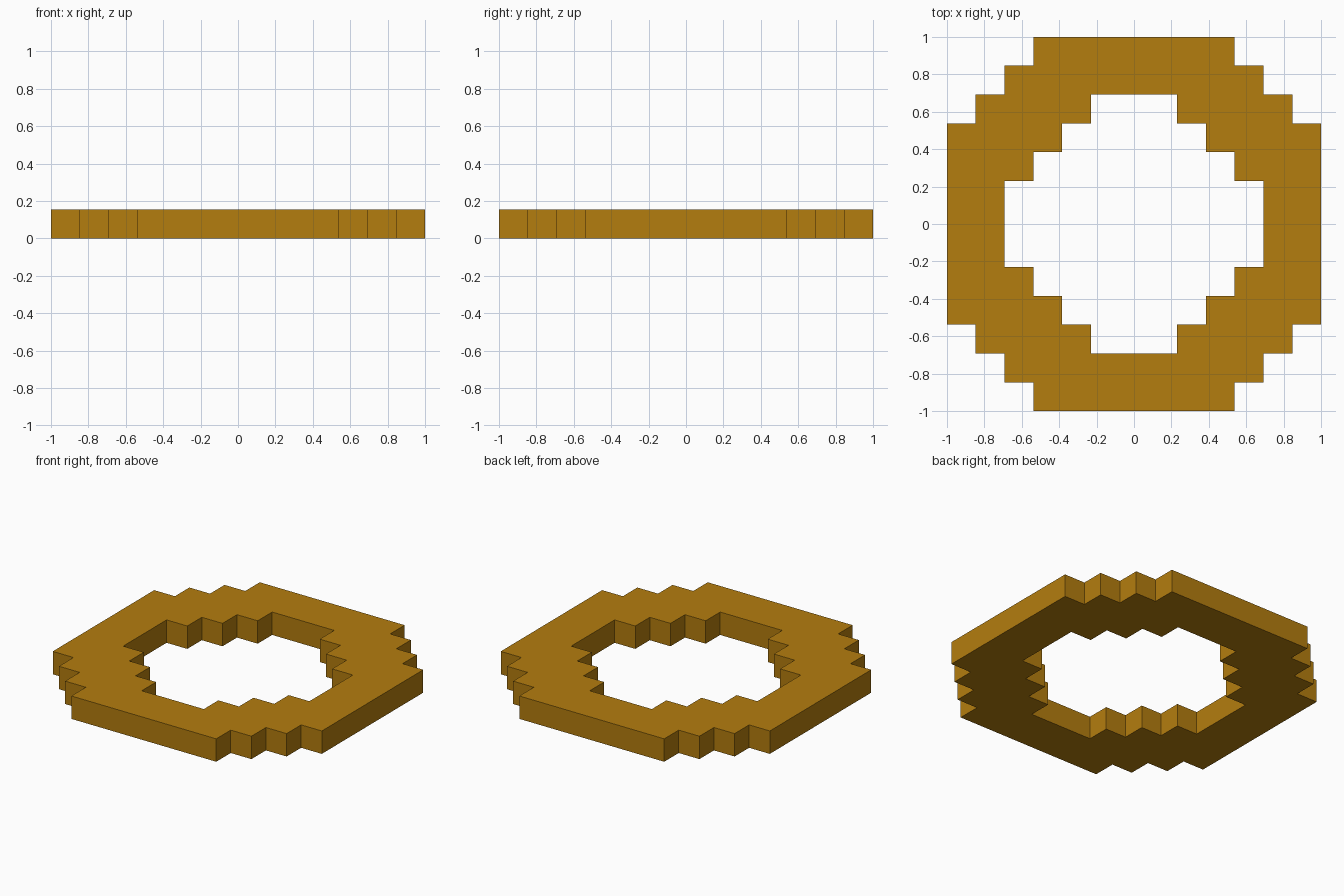
import bpy
import bmesh

if "Cube" in bpy.data.objects:
    bpy.data.objects.remove(bpy.data.objects["Cube"])

UNIT = 2 / 13   # the ring is 13 square steps wide and one step thick


def stepped_loop(start, steps=4):
    """Closed stepped outline; start is the corner (long, short) of the right side."""
    long, short = start
    quarter = []
    for i in range(steps):
        quarter.append((long - i, short + i))
        if i < steps - 1:
            quarter.append((long - i - 1, short + i))
    points = []
    for _ in range(4):
        points += quarter
        quarter = [(-y, x) for x, y in quarter]   # turn 90 degrees
    return points


# Flat face between the outer and inner outlines
bm = bmesh.new()
edges = []
for start in ((6.5, 3.5), (4.5, 1.5)):
    verts = [bm.verts.new((x * UNIT, y * UNIT, 0)) for x, y in stepped_loop(start)]
    edges += [bm.edges.new((verts[i - 1], verts[i])) for i in range(len(verts))]
bmesh.ops.triangle_fill(bm, edges=edges, use_beauty=True, normal=(0, 0, 1))

# Raise it to full thickness, keeping the bottom face
result = bmesh.ops.extrude_face_region(bm, geom=bm.faces[:], use_keep_orig=True)
top = [g for g in result["geom"] if isinstance(g, bmesh.types.BMVert)]
bmesh.ops.translate(bm, verts=top, vec=(0, 0, UNIT))
bmesh.ops.recalc_face_normals(bm, faces=bm.faces[:])

mesh = bpy.data.meshes.new("stepped_ring")
bm.to_mesh(mesh)
bm.free()

# Single ochre colour
ochre = bpy.data.materials.new("ochre")
ochre.diffuse_color = (0.456, 0.205, 0.0045, 1)
ochre.use_nodes = True
ochre.node_tree.nodes["Principled BSDF"].inputs["Base Color"].default_value = ochre.diffuse_color
mesh.materials.append(ochre)

ring = bpy.data.objects.new("stepped_ring", mesh)
bpy.context.collection.objects.link(ring)
